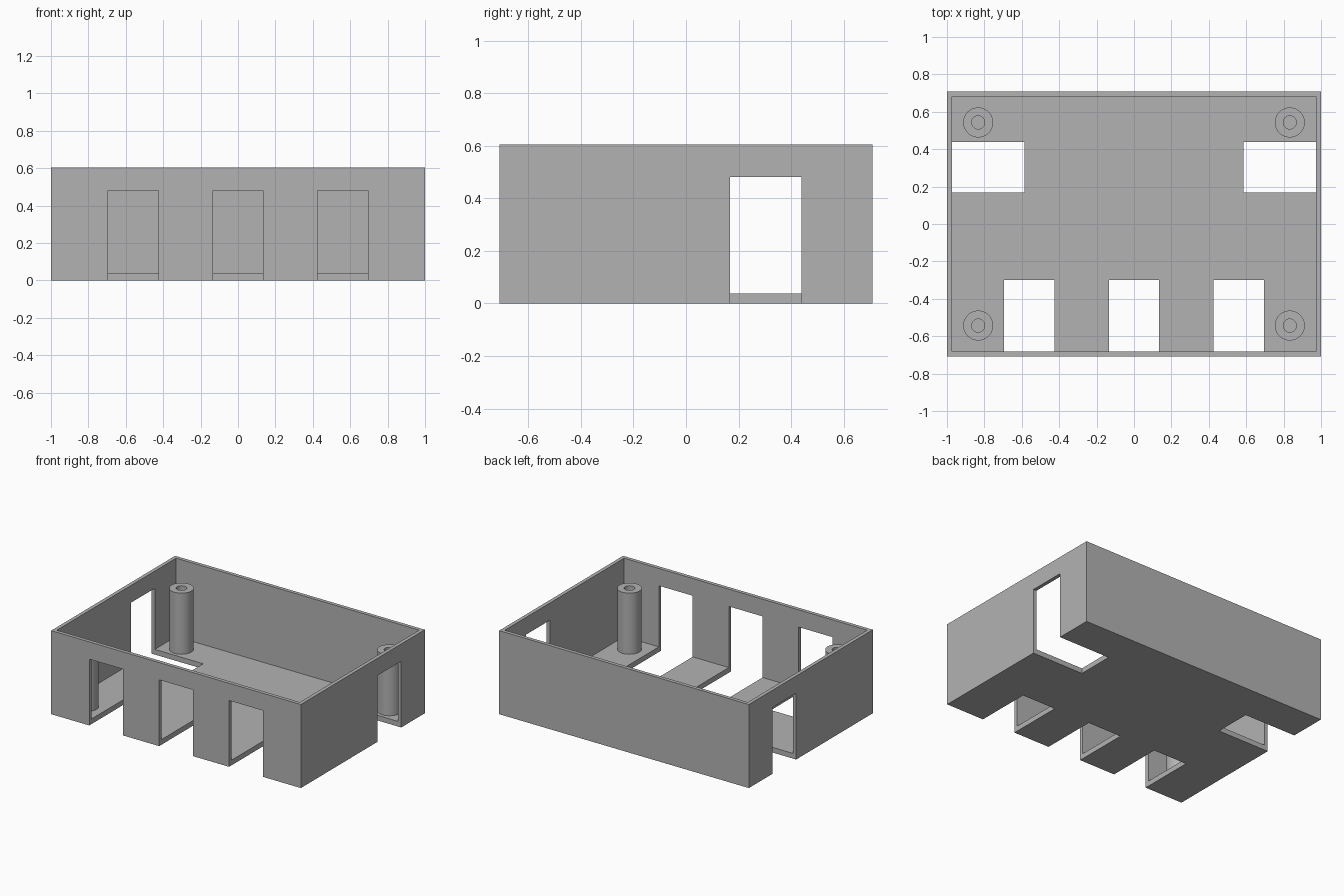
import bpy
import bmesh
import math
from mathutils import Matrix, Vector

if "Cube" in bpy.data.objects:
    bpy.data.objects.remove(bpy.data.objects["Cube"])

HALF_X, HALF_Y, HEIGHT = 1.0, 0.709, 0.605
WALL = 0.0375          # also the floor thickness
OPENING_TOP = 0.48
HALF_OPENING = 0.135
POST_RADIUS, HOLE_RADIUS = 0.08, 0.035

grey = bpy.data.materials.new("grey_plastic")
grey.use_nodes = True
colour = (0.45, 0.45, 0.45, 1)
grey.diffuse_color = colour
grey.node_tree.nodes["Principled BSDF"].inputs["Base Color"].default_value = colour


def finish(bm, name):
    bmesh.ops.recalc_face_normals(bm, faces=bm.faces)
    mesh = bpy.data.meshes.new(name)
    bm.to_mesh(mesh)
    bm.free()
    mesh.materials.append(grey)
    obj = bpy.data.objects.new(name, mesh)
    bpy.context.scene.collection.objects.link(obj)
    return obj


def box(low, high):
    bm = bmesh.new()
    low, high = Vector(low), Vector(high)
    matrix = Matrix.Translation((low + high) / 2) @ Matrix.Diagonal((*(high - low), 1))
    bmesh.ops.create_cube(bm, size=1, matrix=matrix)
    return bm


# Open tray: inset the top of a box and push it down to the floor
bm = box((-HALF_X, -HALF_Y, 0), (HALF_X, HALF_Y, HEIGHT))
top = max(bm.faces, key=lambda f: f.calc_center_median().z)
bmesh.ops.inset_region(bm, faces=[top], thickness=WALL)
well = bmesh.ops.extrude_discrete_faces(bm, faces=[top])["faces"][0]
bmesh.ops.translate(bm, verts=well.verts, vec=(0, 0, WALL - HEIGHT))
tray = finish(bm, "tray")

# Openings through wall and floor: three at the front, one on each side
cuts = [((x - HALF_OPENING, -1, -0.1), (x + HALF_OPENING, -0.3, OPENING_TOP))
        for x in (-0.56, 0, 0.56)]
side_low, side_high = 0.168, 0.439
cuts.append(((0.586, side_low, -0.1), (1.2, side_high, OPENING_TOP)))
cuts.append(((-1.2, side_low, -0.1), (-0.586, side_high, OPENING_TOP)))

cutters = []
for low, high in cuts:
    cutter = finish(box(low, high), "opening_cutter")
    cutter.hide_render = True
    cutters.append(cutter)
    mod = tray.modifiers.new("opening", "BOOLEAN")
    mod.operation = "DIFFERENCE"
    mod.solver = "EXACT"
    mod.object = cutter

# Bake the openings and drop the cutters
depsgraph = bpy.context.evaluated_depsgraph_get()
cut_mesh = bpy.data.meshes.new_from_object(tray.evaluated_get(depsgraph))
tray.modifiers.clear()
tray.data = cut_mesh
for cutter in cutters:
    bpy.data.objects.remove(cutter)


# Hollow screw post, turned from a profile
def screw_post(name, x, y):
    bm = bmesh.new()
    profile = [(POST_RADIUS, WALL), (POST_RADIUS, OPENING_TOP),
               (HOLE_RADIUS, OPENING_TOP), (HOLE_RADIUS, WALL)]
    verts = [bm.verts.new((r, 0, z)) for r, z in profile]
    edges = [bm.edges.new(pair) for pair in zip(verts, verts[1:])]
    bmesh.ops.spin(bm, geom=verts + edges, cent=(0, 0, 0), axis=(0, 0, 1),
                   angle=math.tau, steps=48, use_merge=True)
    bmesh.ops.remove_doubles(bm, verts=bm.verts, dist=0.0001)
    post = finish(bm, name)
    post.location = (x, y, 0)
    bpy.ops.object.select_all(action="DESELECT")
    post.select_set(True)
    bpy.context.view_layer.objects.active = post
    bpy.ops.object.shade_smooth_by_angle(angle=math.radians(30))


for end, sy in (("front", -1), ("back", 1)):
    for side, sx in (("right", -1), ("left", 1)):
        screw_post(f"{end}_{side}_screw_post", sx * 0.833, sy * 0.543)
